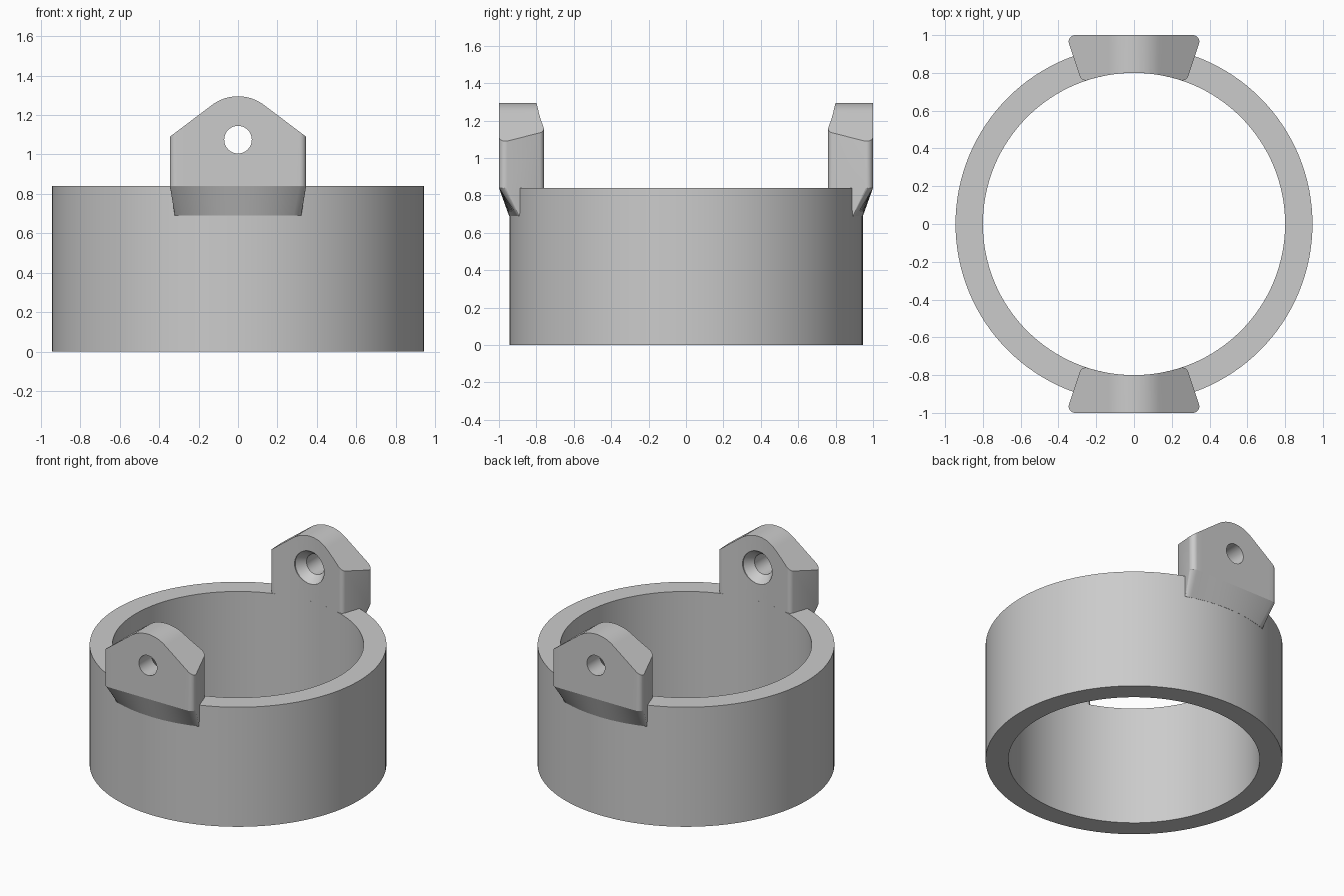
import bpy, bmesh
from math import sin, cos, radians, pi, hypot, atan2

if "Cube" in bpy.data.objects:
    bpy.data.objects.remove(bpy.data.objects["Cube"], do_unlink=True)

OUTER, INNER, HEIGHT = 0.945, 0.80, 0.84

grey = bpy.data.materials.new("plain grey")
grey.use_nodes = True
colour = (0.6, 0.6, 0.6, 1)
grey.diffuse_color = colour
grey.node_tree.nodes["Principled BSDF"].inputs["Base Color"].default_value = colour


def arc(cx, cy, r, start, end, steps):
    angles = [radians(start + (end - start) * i / steps) for i in range(steps + 1)]
    return [(cx + r * cos(a), cy + r * sin(a)) for a in angles]


def loft(name, rows, closed=False):
    """Skin a stack of point loops; cap the ends unless the stack is closed."""
    bm = bmesh.new()
    loops = [[bm.verts.new(p) for p in row] for row in rows]
    pairs = list(zip(loops, loops[1:]))
    if closed:
        pairs.append((loops[-1], loops[0]))
    else:
        bm.faces.new(loops[0])
        bm.faces.new(loops[-1])
    for a, b in pairs:
        n = len(a)
        for i in range(n):
            j = (i + 1) % n
            bm.faces.new((a[i], a[j], b[j], b[i]))
    bmesh.ops.recalc_face_normals(bm, faces=bm.faces)
    mesh = bpy.data.meshes.new(name)
    bm.to_mesh(mesh)
    bm.free()
    mesh.materials.append(grey)
    obj = bpy.data.objects.new(name, mesh)
    bpy.context.collection.objects.link(obj)
    return obj


def smooth(obj, angle):
    bpy.ops.object.select_all(action="DESELECT")
    obj.select_set(True)
    bpy.context.view_layer.objects.active = obj
    bpy.ops.object.shade_smooth_by_angle(angle=radians(angle))


def carve(obj, cutter, operation):
    mod = obj.modifiers.new("carve", "BOOLEAN")
    mod.operation, mod.object, mod.solver = operation, cutter, "EXACT"
    bpy.context.view_layer.objects.active = obj
    bpy.ops.object.modifier_apply(modifier=mod.name)
    bpy.data.objects.remove(cutter, do_unlink=True)


def circle(r, steps):
    return arc(0, 0, r, 0, 360, steps)[:-1]


# Ring body
section = [(OUTER, 0), (OUTER, HEIGHT), (INNER, HEIGHT), (INNER, 0)]
ring = loft("ring_body", [[(x, y, z) for x, y in circle(r, 128)] for r, z in section], closed=True)
smooth(ring, 30)


# Plan outline of a lug: flat outside, rounded corners, inside following the bore
right_half = arc(0.312, 0.966, 0.034, 90, -20, 8) + arc(0.256, 0.792, 0.032, -20, -108, 7)
edge = atan2(*reversed(right_half[-1]))
bore = arc(0, 0, INNER, edge * 180 / pi, 180 - edge * 180 / pi, 18)[1:-1]
left_half = [(-x, y) for x, y in reversed(right_half)]
front = [(-0.312 + 0.624 * i / 16, 1.0) for i in range(1, 16)]
outline = right_half + bore + left_half + front


def foot(x, y):
    """Pull an outline point radially into the wall of the ring."""
    r = hypot(x, y)
    k = (OUTER + 0.001 if y > 0.9 else 0.85) / r
    return (x * k, y * k, 0.69)


def make_lug(name, side):
    lug = loft(name, [
        [foot(x, y) for x, y in outline],
        [(x, y, HEIGHT) for x, y in outline],
        [(x, y, 1.4) for x, y in outline],
    ])
    # Gabled, round-topped profile
    gable = [(0.5, 0.5), (0.5, 0.973)] + arc(0, 1.075, 0.22, 53, 127, 20) + [(-0.5, 0.973), (-0.5, 0.5)]
    carve(lug, loft("gable_cutter", [[(x, y, z) for x, z in gable] for y in (0.5, 1.2)]), "INTERSECT")
    # Through hole, countersunk on the inside
    bolt = [(0.115, 0.6), (0.115, 0.80), (0.07, 0.86), (0.07, 1.2)]
    carve(lug, loft("hole_cutter", [[(x, y, z + 1.075) for x, z in circle(r, 40)] for r, y in bolt]), "DIFFERENCE")
    if side < 0:
        lug.data.transform(((-1, 0, 0, 0), (0, -1, 0, 0), (0, 0, 1, 0), (0, 0, 0, 1)))
    smooth(lug, 17)


make_lug("back_lug", 1)
make_lug("front_lug", -1)
